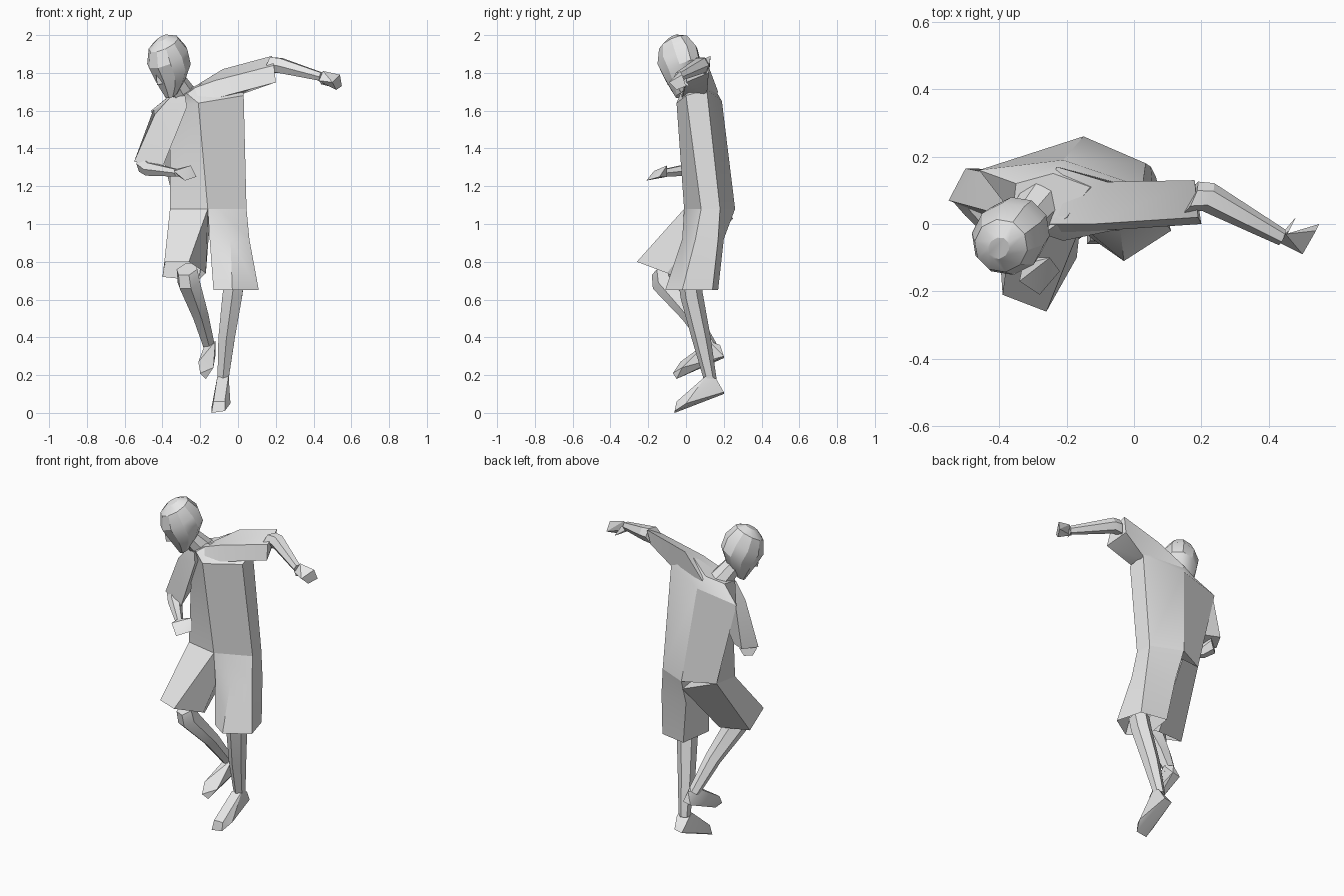
import bpy
import bmesh
from math import radians, cos, sin, pi
from mathutils import Vector, Matrix

cube = bpy.data.objects.get("Cube")
if cube:
    bpy.data.objects.remove(cube, do_unlink=True)

GREY = (0.8, 0.8, 0.8, 1.0)
grey = bpy.data.materials.new("plain grey")
grey.use_nodes = True
grey.diffuse_color = GREY
for node in grey.node_tree.nodes:
    if node.type == 'BSDF_PRINCIPLED':
        node.inputs["Base Color"].default_value = GREY


def finish(name, bm):
    """Turn a bmesh into a shaded, coloured object."""
    bmesh.ops.recalc_face_normals(bm, faces=bm.faces[:])
    mesh = bpy.data.meshes.new(name)
    bm.to_mesh(mesh)
    bm.free()
    mesh.materials.append(grey)
    obj = bpy.data.objects.new(name, mesh)
    bpy.context.collection.objects.link(obj)
    bpy.ops.object.select_all(action='DESELECT')
    obj.select_set(True)
    bpy.context.view_layer.objects.active = obj
    bpy.ops.object.shade_smooth_by_angle(angle=radians(30))
    return obj


def loft(name, rings, open_end=False):
    """Skin a row of rings that share one point count, and cap the ends."""
    bm = bmesh.new()
    rows = [[bm.verts.new(point) for point in ring] for ring in rings]
    count = len(rows[0])
    for low, high in zip(rows, rows[1:]):
        for i in range(count):
            j = (i + 1) % count
            bm.faces.new((low[i], low[j], high[j], high[i]))
    bm.faces.new(rows[0])
    if not open_end:
        bm.faces.new(rows[-1])
    return finish(name, bm)


def level(z, outline):
    """Lift a flat outline to one height."""
    return [(x, y, z) for x, y in outline]


def tube(name, path, sides=6):
    """Sweep a tapering polygon along a path of (position, radius) pairs."""
    centres = [Vector(position) for position, radius in path]
    turn = (centres[-1] - centres[0]).to_track_quat('Z', 'Y')
    rings = []
    for centre, (position, radius) in zip(centres, path):
        angles = [2 * pi * i / sides for i in range(sides)]
        rings.append([centre + turn @ Vector((radius * cos(a), radius * sin(a), 0))
                      for a in angles])
    return loft(name, rings)


def hull(name, points):
    """Wrap a faceted solid round a few points."""
    bm = bmesh.new()
    for point in points:
        bm.verts.new(point)
    bmesh.ops.convex_hull(bm, input=bm.verts[:])
    loose = [v for v in bm.verts if not v.link_faces]
    bmesh.ops.delete(bm, geom=loose, context='VERTS')
    return finish(name, bm)


# Long shirt, from hips up to collar
hips = [(-.16, -.01), (.045, .08), (.035, .18), (-.15, .26), (-.33, .17), (-.36, .03)]
chest = [(-.21, -.05, 1.64), (.03, 0, 1.68), (.025, .11, 1.71),
         (-.21, .19, 1.65), (-.46, .16, 1.6), (-.36, .06, 1.62)]
collar = [(-.27, -.03, 1.69), (-.2, .02, 1.74), (-.13, .11, 1.79),
          (-.24, .15, 1.72), (-.35, .12, 1.69), (-.36, .03, 1.68)]
loft("shirt", [level(1.08, hips), chest, collar])

# Straight shorts leg on the standing side, open at the hem
loft("left_shorts_leg", [
    level(1.08, [(-.16, -.01), (-.1, .02), (.045, .08), (.035, .18), (-.15, .26)]),
    level(.92, [(-.15, -.01), (-.04, -.02), (.06, .05), (.05, .17), (-.14, .2)]),
    level(.65, [(-.13, -.04), (-.03, -.11), (.11, -.02), (.065, .14), (-.1, .17)]),
], open_end=True)

# Shorts leg on the lifted side, swung forward, open at the hem
loft("right_shorts_leg", [
    [(-.36, .03, 1.08), (-.16, -.01, 1.08), (-.15, .1, 1), (-.15, .25, 1.03),
     (-.33, .17, 1.08)],
    [(-.39, -.21, .8), (-.26, -.26, .8), (-.17, -.1, .74), (-.21, -.03, .7),
     (-.4, -.06, .72)],
], open_end=True)

# Sleeves
loft("left_sleeve", [
    [(-.23, .17, 1.7), (-.2, .13, 1.6), (-.24, -.03, 1.66), (-.26, 0, 1.71)],
    [(-.08, .125, 1.82), (0, .11, 1.68), (-.1, -.02, 1.67), (-.12, 0, 1.76)],
    [(.18, .13, 1.89), (.16, .12, 1.8), (.2, 0, 1.75), (.19, .02, 1.84)],
])
loft("right_sleeve", [
    [(-.3, .12, 1.69), (-.36, .12, 1.68), (-.36, .02, 1.67), (-.28, -.03, 1.68)],
    [(-.3, .16, 1.62), (-.45, .155, 1.6), (-.44, .04, 1.58), (-.27, -.04, 1.62)],
    [(-.42, .13, 1.34), (-.5, .165, 1.34), (-.55, .07, 1.33), (-.4, .01, 1.3)],
])

# Bare forearms and shins
tube("left_forearm", [((.17, .08, 1.84), .05), ((.22, .08, 1.84), .045),
                      ((.44, -.04, 1.78), .025)])
tube("right_forearm", [((-.5, .1, 1.32), .05), ((-.47, .05, 1.29), .04),
                       ((-.32, -.12, 1.27), .022)])
tube("left_shin", [((-.02, .02, .7), .06), ((-.03, .03, .62), .06),
                   ((-.06, .08, .4), .05), ((-.08, .13, .17), .033)])
tube("right_shin", [((-.27, -.13, .76), .06), ((-.26, -.12, .69), .065),
                    ((-.2, .02, .52), .048), ((-.15, .14, .34), .033)])

# Hands
hull("left_hand", [(.42, -.05, 1.76), (.45, -.03, 1.81), (.5, -.09, 1.75),
                   (.55, 0, 1.73), (.54, -.02, 1.79), (.52, -.05, 1.71)])
hull("left_thumb", [(.42, -.05, 1.77), (.44, -.06, 1.74), (.48, .02, 1.73),
                    (.46, -.02, 1.78)])
hull("right_hand", [(-.33, -.12, 1.29), (-.31, -.1, 1.25), (-.25, -.1, 1.31),
                    (-.22, -.14, 1.25), (-.28, -.21, 1.23), (-.34, -.17, 1.28)])

# Shoes
hull("left_shoe", [(-.14, -.06, 0), (-.07, -.06, .01), (-.13, -.05, .06),
                   (-.07, -.05, .06), (-.14, 0, .03), (-.04, 0, .05),
                   (-.11, .1, .19), (-.05, .11, .2), (-.05, .16, .18),
                   (-.11, .2, .1), (-.06, .2, .11)])
hull("right_shoe", [(-.2, -.07, .21), (-.17, -.05, .18), (-.21, -.03, .27),
                    (-.13, -.02, .24), (-.18, .1, .35), (-.12, .12, .38),
                    (-.17, .2, .29), (-.12, .2, .3), (-.14, .18, .36)])

# Neck
tube("neck", [((-.27, .07, 1.66), .07), ((-.33, 0, 1.76), .055)], sides=8)

# Head turned to its right and bowed; rows are height, shift, half width, half depth
HEAD_POSE = (Matrix.Translation((-.36, -.03, 1.85))
             @ Matrix.Rotation(radians(-45), 4, 'Z')
             @ Matrix.Rotation(radians(30), 4, 'X'))
PROFILE = [(.145, .015, .03, .04), (.115, .01, .08, .09), (.04, 0, .108, .125),
           (-.04, -.005, .1, .115), (-.1, -.035, .07, .08), (-.15, -.075, .035, .035)]
SIDES = 10
skull = []
for height, shift, half_width, half_depth in PROFILE:
    skull.append([HEAD_POSE @ Vector((half_width * cos(2 * pi * i / SIDES),
                                      shift + half_depth * sin(2 * pi * i / SIDES),
                                      height)) for i in range(SIDES)])
loft("head", skull)
hull("nose", [HEAD_POSE @ Vector(p) for p in
              [(0, -.12, 0), (-.018, -.11, -.06), (.018, -.11, -.06), (0, -.14, -.05)]])
